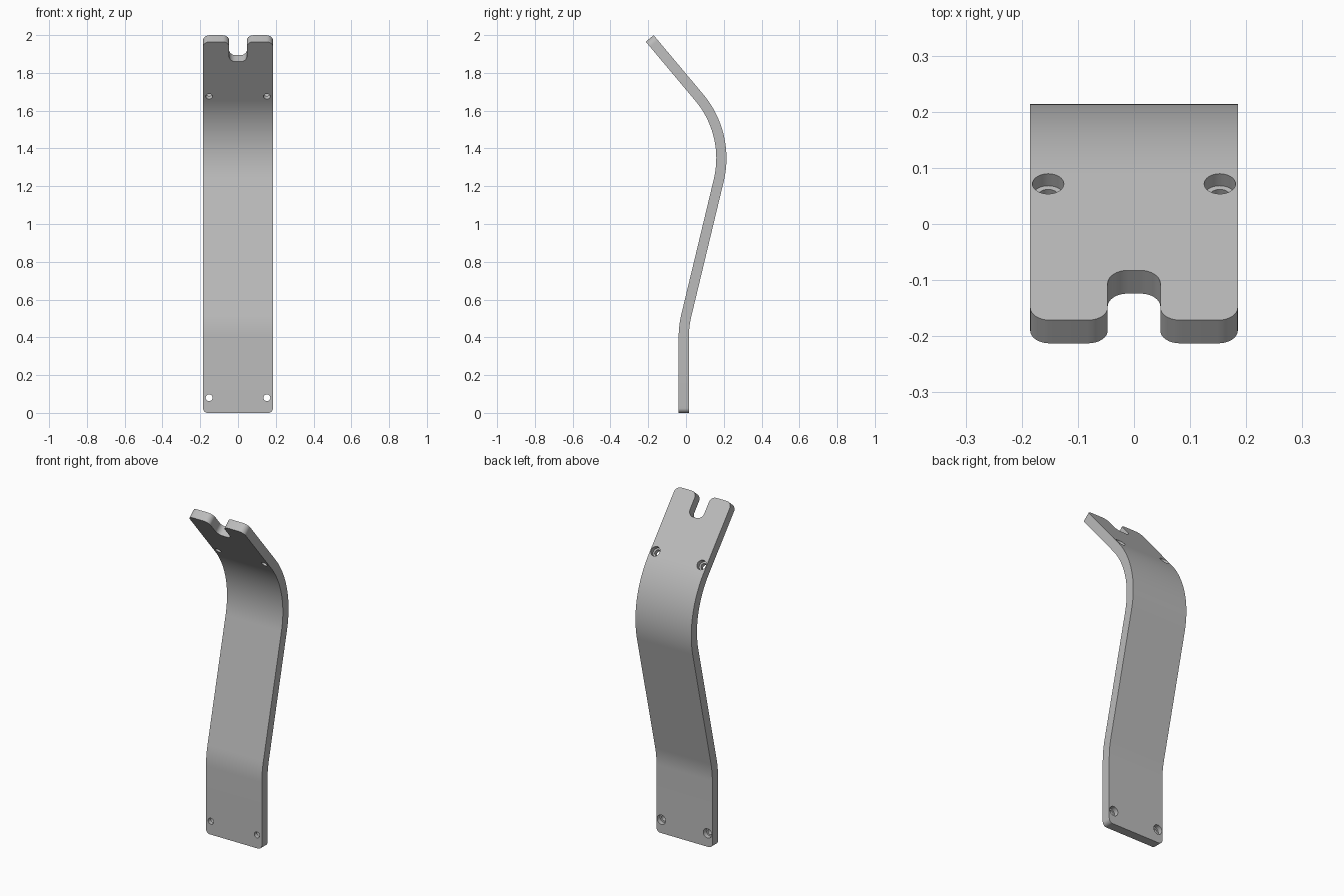
import bpy
import bmesh
from math import sin, cos, pi, radians
from mathutils import Vector

cube = bpy.data.objects.get("Cube")
if cube:
    bpy.data.objects.remove(cube, do_unlink=True)

HALF_W, HALF_T = 0.185, 0.027
START = Vector((-0.012, 0.0))
# Bar path: (length, turn in degrees), a positive turn leans towards the front
R = 0.5
LEAN, HOOK = 13.5, 53.5
PATH = [(0.4, 0), (R * radians(LEAN), -LEAN), (0.735, 0),
        (R * radians(HOOK), HOOK), (0.408, 0)]
LENGTH = sum(p[0] for p in PATH)


def bend(x, t, s):
    """Map the flat bar (x, thickness t, length s) onto the bent path."""
    pos, angle = START.copy(), 0.0
    for i, (length, turn) in enumerate(PATH):
        last = i == len(PATH) - 1
        d = s if last else min(s, length)
        if turn:
            a = radians(turn) * d / length
            k = length / radians(turn)
            pos += Vector((k * (cos(angle + a) - cos(angle)),
                           k * (sin(angle + a) - sin(angle))))
            angle += a
        else:
            pos += d * Vector((-sin(angle), cos(angle)))
        s -= d
        if s <= 1e-7:
            break
    return Vector((x, pos.x + t * cos(angle), pos.y + t * sin(angle)))


def rounded(corners, steps=8):
    """Outline with each right-angled corner filleted by its own radius."""
    pts = []
    for i, (x, s, r) in enumerate(corners):
        p = Vector((x, s))
        u = (Vector(corners[i - 1][:2]) - p).normalized()
        v = (Vector(corners[(i + 1) % len(corners)][:2]) - p).normalized()
        c = p + r * (u + v)
        for k in range(steps + 1):
            a = pi / 2 * k / steps
            pts.append(c - r * (v * cos(a) + u * sin(a)))
    return pts


# Flat bar with rounded ends and a notch in the top
NOTCH, DEPTH = 0.047, 0.138
right_half = [(HALF_W, 0, 0.025), (HALF_W, LENGTH, 0.035),
              (NOTCH, LENGTH, 0.035), (NOTCH, LENGTH - DEPTH, 0.036)]
left_half = [(-x, s, r) for x, s, r in reversed(right_half)]
bm = bmesh.new()
outline = [bm.verts.new((p.x, -HALF_T, p.y))
           for p in rounded(right_half + left_half)]
face = bm.faces.new(outline)
ext = bmesh.ops.extrude_face_region(bm, geom=[face])
bmesh.ops.translate(bm, vec=(0, 2 * HALF_T, 0),
                    verts=[g for g in ext["geom"] if isinstance(g, bmesh.types.BMVert)])
bmesh.ops.recalc_face_normals(bm, faces=bm.faces)
mesh = bpy.data.meshes.new("bent_bar")
bm.to_mesh(mesh)
bm.free()
bar = bpy.data.objects.new("bent_bar", mesh)
bpy.context.collection.objects.link(bar)


def drill(x, s, radius, t0, t1):
    """Cut a round hole through the flat bar between two thickness levels."""
    bpy.ops.mesh.primitive_cylinder_add(
        vertices=32, radius=radius, depth=t1 - t0,
        location=(x, (t0 + t1) / 2, s), rotation=(pi / 2, 0, 0))
    cutter = bpy.context.object
    cutter.name = "hole_cutter"
    cutter.hide_render = True
    mod = bar.modifiers.new("hole", "BOOLEAN")
    mod.operation, mod.solver, mod.object = "DIFFERENCE", "EXACT", cutter
    bpy.context.view_layer.objects.active = bar
    bpy.ops.object.modifier_apply(modifier=mod.name)
    bpy.data.objects.remove(cutter, do_unlink=True)


# Four screw holes, counterbored from the back
for side in (-1, 1):
    for s in (0.08, LENGTH - 0.378):
        drill(side * 0.153, s, 0.018, -0.1, 0.1)
        drill(side * 0.153, s, 0.028, -0.001, 0.1)

# Slice the curved stretches, then bend the bar
bm = bmesh.new()
bm.from_mesh(bar.data)
s = 0.0
for length, turn in PATH:
    if turn:
        n = max(6, round(abs(turn) / 2))
        for k in range(n + 1):
            bmesh.ops.bisect_plane(
                bm, geom=bm.verts[:] + bm.edges[:] + bm.faces[:], dist=1e-6,
                plane_co=(0, 0, s + length * k / n), plane_no=(0, 0, 1))
    s += length
for v in bm.verts:
    v.co = bend(*v.co)
bm.normal_update()
bm.to_mesh(bar.data)
bm.free()

# Plain grey finish
grey = bpy.data.materials.new("plain_grey")
grey.use_nodes = True
colour = (0.5, 0.5, 0.5, 1)
grey.diffuse_color = colour
grey.node_tree.nodes["Principled BSDF"].inputs["Base Color"].default_value = colour
bar.data.materials.clear()
bar.data.materials.append(grey)
for poly in bar.data.polygons:
    poly.material_index = 0

bpy.ops.object.select_all(action="DESELECT")
bar.select_set(True)
bpy.context.view_layer.objects.active = bar
bpy.ops.object.shade_smooth_by_angle(angle=radians(30))
